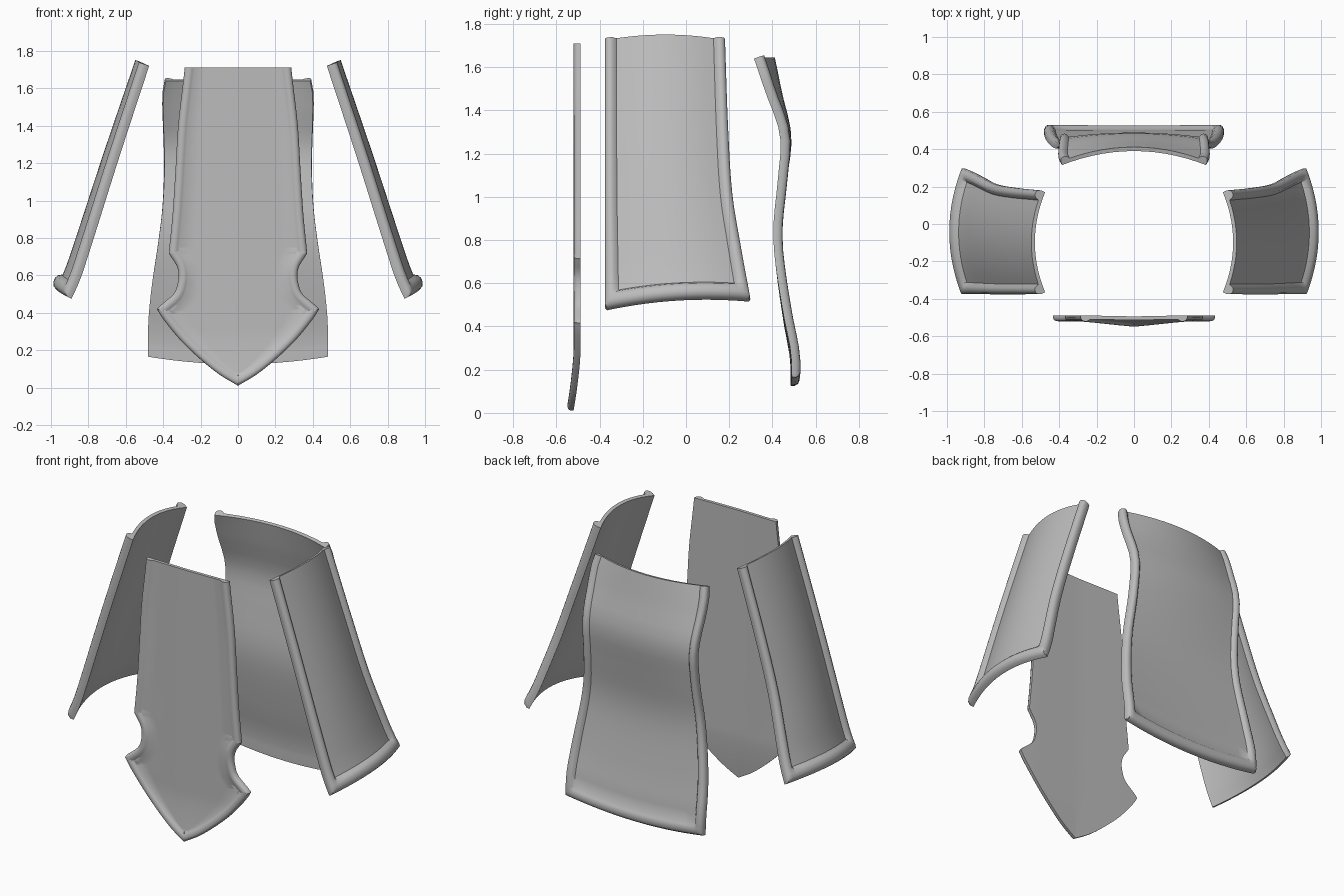
import bpy, bmesh, math
from mathutils import Vector

if "Cube" in bpy.data.objects:
    bpy.data.objects.remove(bpy.data.objects["Cube"], do_unlink=True)

metal = bpy.data.materials.new("plain_grey")
metal.use_nodes = True
GREY = (0.5, 0.5, 0.5, 1)
metal.diffuse_color = GREY
metal.node_tree.nodes["Principled BSDF"].inputs["Base Color"].default_value = GREY


def curve(keys, t):
    """Smooth value at t through (t, value) keys."""
    n = len(keys)
    slope = lambda i: ((keys[min(i + 1, n - 1)][1] - keys[max(i - 1, 0)][1])
                       / (keys[min(i + 1, n - 1)][0] - keys[max(i - 1, 0)][0]))
    i = max([k for k in range(n - 1) if keys[k][0] <= t] or [0])
    (a, p), (b, q) = keys[i], keys[i + 1]
    s, w = (t - a) / (b - a), b - a
    return (p * (1 + 2 * s) * (1 - s) ** 2 + slope(i) * w * s * (1 - s) ** 2
            + q * s * s * (3 - 2 * s) + slope(i + 1) * w * s * s * (s - 1))


def loft(name, rows, angle=38):
    """Skin closed section loops into a smooth shaded solid."""
    bm = bmesh.new()
    rings = [[bm.verts.new(p) for p in row] for row in rows]
    n = len(rings[0])
    for a, b in zip(rings, rings[1:]):
        for i in range(n):
            j = (i + 1) % n
            bm.faces.new((a[i], a[j], b[j], b[i]))
    # end caps, stripped across the thickness
    for ring in (rings[0], rings[-1]):
        for i in range(n // 2 - 1):
            bm.faces.new((ring[i], ring[i + 1], ring[n - 2 - i], ring[n - 1 - i]))
    bmesh.ops.remove_doubles(bm, verts=bm.verts, dist=0.0002)
    bmesh.ops.recalc_face_normals(bm, faces=bm.faces)
    mesh = bpy.data.meshes.new(name)
    bm.to_mesh(mesh)
    bm.free()
    mesh.materials.append(metal)
    ob = bpy.data.objects.new(name, mesh)
    bpy.context.collection.objects.link(ob)
    bpy.ops.object.select_all(action="DESELECT")
    ob.select_set(True)
    bpy.context.view_layer.objects.active = ob
    bpy.ops.object.shade_smooth_by_angle(angle=math.radians(angle))


EDGE = [0, 0.006, 0.016, 0.03, 0.042, 0.052]      # distances in from the border
SHAPE = [0.45, 0.8, 0.97, 1, 0.85, 0]             # rim height at those distances


def rim(d, plate, height):
    for k in range(len(EDGE) - 1):
        if d <= EDGE[k + 1] + 1e-6:
            s = (d - EDGE[k]) / (EDGE[k + 1] - EDGE[k])
            h = SHAPE[k] + (SHAPE[k + 1] - SHAPE[k]) * s
            return max(h * height, plate if d > 0.03 else 0)
    return plate


def panel(name, surface, half, length, plate, height, out, foot=1.5):
    """Bent plate with a raised rim along both sides and the bottom."""
    side = [1 - d / half for d in EDGE]
    us = [-u for u in side] + [side[-1] * (k / 6 - 1) for k in range(1, 12)] + side[::-1]
    drop = [1 - d * foot / length for d in EDGE]
    vs = [drop[-1] * k / 22 for k in range(22)] + drop[::-1]
    e = 0.002
    rows = []
    for v in vs:
        inner, outer = [], []
        for u in us:
            p = surface(u, v)
            du = surface(u + e, v) - surface(u - e, v)
            dv = surface(u, v + e) - surface(u, v - e)
            nrm = du.cross(dv).normalized()
            if nrm.dot(out) < 0:
                nrm.negate()
            d = min((1 - abs(u)) * half, (1 - v) * length / foot)
            inner.append(p)
            outer.append(p + nrm * rim(d, plate, height))
        rows.append(inner + outer[::-1])
    loft(name, rows)


# Side guards, bulging outward and flaring toward the foot
REAR_Y = [(0, 0.17), (0.35, 0.185), (0.6, 0.205), (0.8, 0.245), (1, 0.29)]
GUARD_X = [(0, 0.475), (0.4, 0.638), (0.8, 0.795), (0.92, 0.845), (1, 0.89)]


def guard(sign):
    def surface(u, v):
        front, rear = -0.365, curve(REAR_Y, v)
        y = front + (rear - front) * (u + 1) / 2
        bow = 1 - u * u
        foot = 0.475 + 0.02 * (u + 1)
        z = 1.72 + (foot - 1.72) * v + 0.025 * bow
        return Vector((sign * (curve(GUARD_X, v) + (0.055 + 0.01 * v) * bow), y, z))
    return surface


for label, sign in (("left", 1), ("right", -1)):
    panel(label + "_side_guard", guard(sign), 0.28, 1.3, 0.02, 0.05, Vector((sign, 0, 0)))

# Rear guard, an S-bent plate widening toward the foot
BACK_HALF = [(0, 0.385), (0.06, 0.4), (0.3, 0.393), (0.45, 0.402), (0.58, 0.425),
             (0.75, 0.462), (0.88, 0.48), (1, 0.48)]
BACK_Y = [(0, 0.315), (0.1, 0.365), (0.24, 0.435), (0.38, 0.425), (0.52, 0.405),
          (0.62, 0.41), (0.8, 0.45), (0.92, 0.485), (1, 0.49)]
BACK_BOW = [(0, 0.075), (0.25, 0.03), (0.5, 0.008), (0.8, 0.0), (1, -0.005)]


def rear(u, v):
    bow = 1 - u * u
    z = 1.64 + (0.165 - 1.64) * v - 0.04 * bow * v
    return Vector((u * curve(BACK_HALF, v), curve(BACK_Y, v) + curve(BACK_BOW, v) * bow, z))


panel("rear_guard", rear, 0.42, 1.5, 0.022, 0.042, Vector((0, 1, 0)))

# Front guard, a long plate with side notches and a pointed foot
OUTLINE = [(0.285, 1.71), (0.295, 1.62), (0.32, 1.4), (0.335, 1.15), (0.35, 0.92),
           (0.368, 0.735), (0.365, 0.71), (0.33, 0.655), (0.318, 0.61), (0.322, 0.56),
           (0.345, 0.5), (0.425, 0.43), (0.425, 0.405), (0.38, 0.34), (0.3, 0.245),
           (0.2, 0.15), (0.1, 0.07), (0, 0.01)]
XS = [(k, p[0]) for k, p in enumerate(OUTLINE)]
ZS = [(k, p[1]) for k, p in enumerate(OUTLINE)]
LAST = len(OUTLINE) - 1
STEPS = 4


def inset(t, d):
    """Outline point moved d inward."""
    a, b = max(t - 0.3, 0), min(t + 0.3, LAST)
    tx, tz = curve(XS, b) - curve(XS, a), curve(ZS, b) - curve(ZS, a)
    x, z = curve(XS, t), curve(ZS, t)
    if t == 0:
        return x - d, z
    if t == LAST:
        return 0, z + 1.3 * d
    ln = math.hypot(tx, tz)
    return max(x + d * tz / ln, 0), z - d * tx / ln


def lean(x, z):
    """Forward curl of the foot and a faint central ridge."""
    low = max(0, 0.3 - z) / 0.3
    return -0.028 * low ** 1.5 - 0.006 * max(0, 1 - abs(x) / 0.3)


rows = []
for k in range(LAST * STEPS + 1):
    t = k / STEPS
    front, back = [], []
    for d in EDGE:
        x, z = inset(t, d)
        front.append((x, -0.488 - rim(d, 0.02, 0.032), z))
        back.append((x, -0.488, z))
    for f in (0.75, 0.5, 0.25):
        x, z = inset(t, EDGE[-1])
        front.append((x * f, -0.508, z))
        back.append((x * f, -0.488, z))
    mid = inset(t, EDGE[-1])[1]
    full = []
    for half, y in ((front, -0.508), (back, -0.488)):
        full.append(half + [(0, y, mid)] + [(-x, yy, z) for x, yy, z in half[::-1]])
    row = full[0] + full[1][::-1]
    rows.append([(x, y + lean(x, z), z) for x, y, z in row])
loft("front_guard", rows)
